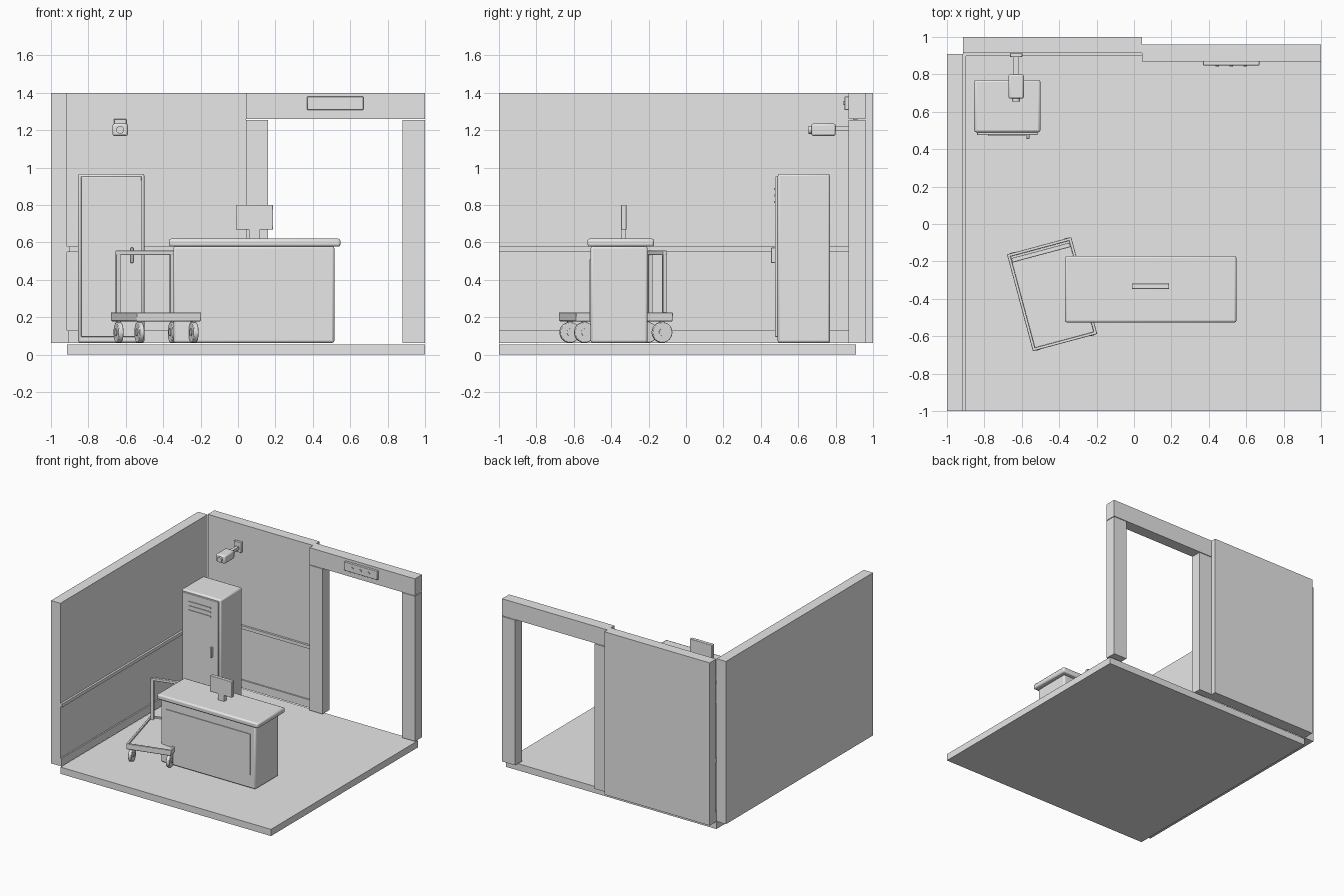
import bpy, bmesh, math
from mathutils import Matrix, Vector

cube = bpy.data.objects.get("Cube")
if cube:
    bpy.data.objects.remove(cube, do_unlink=True)

grey = bpy.data.materials.new("plain_grey")
grey.use_nodes = True
grey.diffuse_color = (0.8, 0.8, 0.8, 1)
grey.node_tree.nodes["Principled BSDF"].inputs["Base Color"].default_value = (0.8, 0.8, 0.8, 1)


def finish(name, bm, bevel=0, matrix=None, smooth=False):
    mesh = bpy.data.meshes.new(name)
    bm.to_mesh(mesh)
    bm.free()
    mesh.materials.append(grey)
    ob = bpy.data.objects.new(name, mesh)
    bpy.context.collection.objects.link(ob)
    if matrix:
        ob.matrix_world = matrix
    if bevel:
        mod = ob.modifiers.new("soft_edges", "BEVEL")
        mod.width = bevel
        mod.segments = 2
    if smooth or bevel:
        bpy.ops.object.select_all(action="DESELECT")
        ob.select_set(True)
        bpy.context.view_layer.objects.active = ob
        bpy.ops.object.shade_smooth_by_angle(angle=math.radians(35))
    return ob


def box(name, x, y, z, bevel=0, matrix=None):
    """Box from its (low, high) extents."""
    bm = bmesh.new()
    bmesh.ops.create_cube(bm, size=1)
    for v in bm.verts:
        v.co = Vector([(lo + hi) / 2 + c * (hi - lo) for c, (lo, hi) in zip(v.co, (x, y, z))])
    return finish(name, bm, bevel, matrix)


def cylinder(name, centre, radius, depth, axis, bevel=0, matrix=None, sides=24):
    bm = bmesh.new()
    bmesh.ops.create_cone(bm, cap_ends=True, segments=sides, radius1=radius, radius2=radius, depth=depth)
    turn = Vector((0, 0, 1)).rotation_difference(Vector(axis)).to_matrix().to_4x4()
    bm.transform(Matrix.Translation(centre) @ turn)
    return finish(name, bm, bevel, matrix, True)


# Floor tiles and left wall panels
MX, MY = 0.042, -0.043
FLOOR = 0.063
for j, y in enumerate(((-1, MY), (MY, 0.91))):
    for i, x in enumerate(((-0.913, MX), (MX, 1))):
        box(f"floor_tile_{j}{i}", x, y, (0, 0.055))
    box(f"left_wall_{j}", (-1, -0.915), y, (FLOOR, 1.4))
    box(f"left_wall_rail_{j}", (-0.915, -0.898), y, (0.55, 0.577))
    box(f"left_wall_skirting_{j}", (-0.915, -0.904), y, (FLOOR, 0.128))

# Back wall
wall_x = (-0.915, MX)
box("back_wall", wall_x, (0.915, 1), (FLOOR, 1.4))
box("back_wall_rail", wall_x, (0.898, 0.915), (0.55, 0.577))
box("back_wall_skirting", wall_x, (0.904, 0.915), (FLOOR, 0.128))

# Doorway
frame_y = (0.87, 0.96)
box("door_post_right", (MX, 0.16), frame_y, (FLOOR, 1.255))
box("door_post_left", (0.88, 1), frame_y, (FLOOR, 1.255))
box("door_lintel", (MX, 1), (0.868, 0.96), (1.26, 1.4))
box("door_panel", (0.37, 0.67), (0.848, 0.87), (1.308, 1.38), 0.003)
for i in range(3):
    cylinder(f"door_panel_button_{i}", (0.445 + 0.075 * i, 0.846, 1.345), 0.01, 0.01, (0, 1, 0))

# Security camera
CX = -0.63
box("camera_mount", (CX - 0.033, CX + 0.033), (0.892, 0.915), (1.175, 1.26), 0.004)
box("camera_arm", (CX - 0.013, CX + 0.013), (0.79, 0.9), (1.196, 1.222))
box("camera_body", (CX - 0.041, CX + 0.041), (0.67, 0.8), (1.17, 1.235), 0.01)
cylinder("camera_lens", (CX, 0.664, 1.202), 0.021, 0.02, (0, 1, 0))

# Locker
box("locker_body", (-0.855, -0.5), (0.49, 0.77), (FLOOR, 0.967), 0.012)
box("locker_door", (-0.84, -0.515), (0.476, 0.495), (0.095, 0.952), 0.004)
for i in range(3):
    z = 0.81 + 0.035 * i
    box(f"locker_vent_{i}", (-0.78, -0.58), (0.47, 0.48), (z, z + 0.011))
box("locker_handle", (-0.575, -0.56), (0.455, 0.478), (0.49, 0.572), 0.003)

# Desk
box("desk_body", (-0.345, 0.515), (-0.51, -0.205), (FLOOR, 0.58), 0.012)
box("desk_front_panel", (-0.295, 0.47), (-0.516, -0.507), (0.175, 0.51))
box("desk_top", (-0.37, 0.548), (-0.527, -0.17), (0.577, 0.62), 0.012)

# Monitor
box("monitor_neck", (0.06, 0.118), (-0.348, -0.32), (0.618, 0.68))
box("monitor_screen", (-0.012, 0.188), (-0.348, -0.318), (0.668, 0.8), 0.004)

# Trolley deck with a raised rim
cart = Matrix.Translation((-0.438, -0.375, 0)) @ Matrix.Rotation(math.radians(15), 4, "Z")
HW, HL, RIM = 0.178, 0.268, 0.016
box("trolley_deck", (-HW, HW), (-HL, HL), (0.178, 0.213), 0.006, cart)
for name, s in (("left", 1), ("right", -1)):
    box(f"trolley_rim_{name}", sorted((s * HW, s * (HW - RIM))), (-HL, HL), (0.2, 0.225), 0.003, cart)
for name, s in (("front", -1), ("back", 1)):
    box(f"trolley_rim_{name}", (-HW, HW), sorted((s * HL, s * (HL - RIM))), (0.2, 0.225), 0.003, cart)

# Trolley handle
box("trolley_handle_bar", (-0.162, 0.162), (0.218, 0.242), (0.533, 0.556), 0.004, cart)
for name, s in (("left", 1), ("right", -1)):
    box(f"trolley_handle_post_{name}", (s * 0.15 - 0.011, s * 0.15 + 0.011), (0.219, 0.241), (0.2, 0.54), 0, cart)

# Trolley wheels
for side, sx in (("left", 1), ("right", -1)):
    for end, sy in (("front", -1), ("back", 1)):
        x, y = sx * 0.15, sy * 0.215
        cylinder(f"trolley_wheel_{end}_{side}", (x, y, 0.119), 0.055, 0.028, (1, 0, 0), 0.004, cart)
        cylinder(f"trolley_hub_{end}_{side}", (x, y, 0.119), 0.02, 0.036, (1, 0, 0), 0, cart)
        box(f"trolley_fork_{end}_{side}", (x - 0.01, x + 0.01), (y - 0.012, y + 0.012), (0.15, 0.185), 0, cart)
